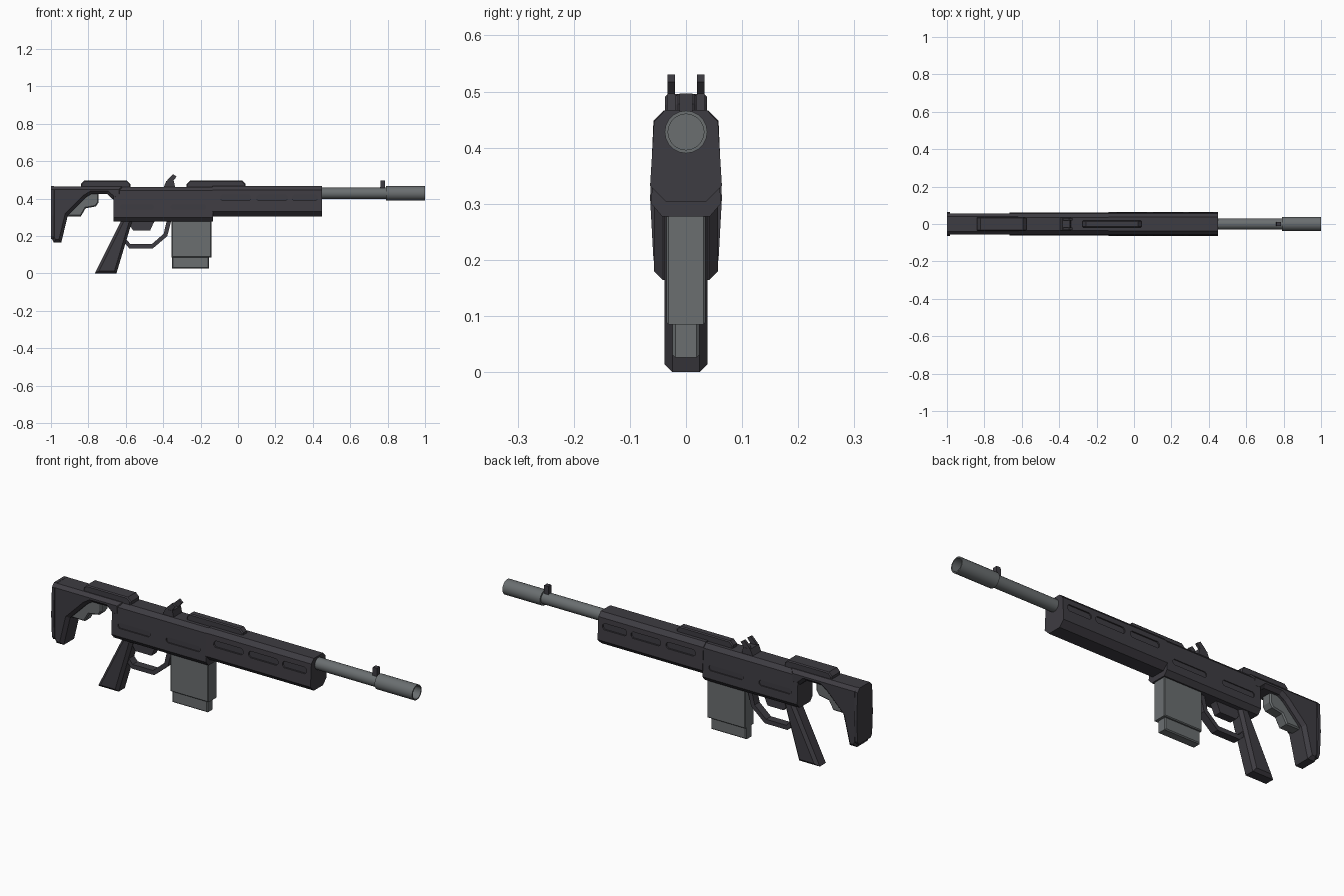
import bpy, bmesh, math
from mathutils import Vector

if "Cube" in bpy.data.objects:
    bpy.data.objects.remove(bpy.data.objects["Cube"])


def material(name, rgb):
    m = bpy.data.materials.new(name)
    m.diffuse_color = (*rgb, 1)
    m.use_nodes = True
    m.node_tree.nodes["Principled BSDF"].inputs["Base Color"].default_value = m.diffuse_color
    return m


DARK = material("dark charcoal", (0.048, 0.045, 0.054))
GRAY = material("steel gray", (0.145, 0.158, 0.163))


def finish(bm, name, mat):
    bmesh.ops.recalc_face_normals(bm, faces=bm.faces)
    mesh = bpy.data.meshes.new(name)
    bm.to_mesh(mesh)
    bm.free()
    mesh.materials.append(mat)
    ob = bpy.data.objects.new(name, mesh)
    bpy.context.collection.objects.link(ob)
    return ob


def plate(name, pts, y0, y1, mat, chamfer=0.0):
    """Side profile in (x, z), extruded from y0 to y1, side rims chamfered."""
    bm = bmesh.new()
    a = [bm.verts.new((x, y0, z)) for x, z in pts]
    b = [bm.verts.new((x, y1, z)) for x, z in pts]
    caps = [bm.faces.new(a), bm.faces.new(b[::-1])]
    n = len(pts)
    for i in range(n):
        j = (i + 1) % n
        bm.faces.new((a[j], a[i], b[i], b[j]))
    bmesh.ops.recalc_face_normals(bm, faces=bm.faces)
    if chamfer:
        rim = list({e for f in caps for e in f.edges})
        bmesh.ops.bevel(bm, geom=rim, offset=chamfer, offset_type='OFFSET',
                        segments=1, profile=0.5, affect='EDGES', clamp_overlap=False)
    return finish(bm, name, mat)


def bar(name, half, x0, x1, mat, inset=0.0):
    """Mirrored (y, z) cross-section extruded along x."""
    ring = [(y, z) for y, z in half] + [(-y, z) for y, z in reversed(half)]
    bm = bmesh.new()
    a = [bm.verts.new((x0, y, z)) for y, z in ring]
    b = [bm.verts.new((x1, y, z)) for y, z in ring]
    bm.faces.new(a)
    bm.faces.new(b[::-1])
    n = len(ring)
    for i in range(n):
        j = (i + 1) % n
        bm.faces.new((a[j], a[i], b[i], b[j]))
    return finish(bm, name, mat)


def lathe(name, pts, zc, mat, sides=20):
    """Revolve (x, radius) points about the barrel axis, ends closed."""
    bm = bmesh.new()
    rings = []
    for x, r in pts:
        rings.append([bm.verts.new((x, r * math.cos(t), zc + r * math.sin(t)))
                      for t in (2 * math.pi * k / sides for k in range(sides))])
    for p, q in zip(rings, rings[1:]):
        for k in range(sides):
            m = (k + 1) % sides
            bm.faces.new((p[k], p[m], q[m], q[k]))
    bm.faces.new(rings[0])
    bm.faces.new(rings[-1])
    ob = finish(bm, name, mat)
    for f in ob.data.polygons:
        f.use_smooth = len(f.vertices) == 4
    ob.data.set_sharp_from_angle(angle=math.radians(35))
    return ob


def box(x0, x1, z0, z1):
    return [(x0, z0), (x1, z0), (x1, z1), (x0, z1)]


def cut_slots(ob, slots, zc, h, floor):
    """Cut shallow pointed slots in both sides of a part."""
    for x0, x1 in slots:
        for s in (-1, 1):
            c = h * 0.6
            pts = [(x0 + c, zc - h), (x1 - c, zc - h), (x1, zc - h * .4), (x1, zc + h * .4),
                   (x1 - c, zc + h), (x0 + c, zc + h), (x0, zc + h * .4), (x0, zc - h * .4)]
            cutter = plate("slot_cutter", pts, s * floor, s * 0.15, DARK)
            cutter.hide_render = True
            mod = ob.modifiers.new("slot", 'BOOLEAN')
            mod.operation = 'DIFFERENCE'
            mod.solver = 'EXACT'
            mod.object = cutter
            bpy.context.view_layer.update()
            dg = bpy.context.evaluated_depsgraph_get()
            new = bpy.data.meshes.new_from_object(ob.evaluated_get(dg))
            ob.modifiers.clear()
            ob.data = new
            bpy.data.objects.remove(cutter)


# Handguard and receiver with side slots
handguard = bar("handguard", [(.037, .467), (.057, .446), (.064, .332), (.036, .304)],
                -.137, .45, DARK)
cut_slots(handguard, [(-.094, .07), (.10, .265), (.29, .425)], .405, .016, .052)
receiver = bar("receiver", [(.036, .463), (.055, .443), (.062, .30), (.042, .277)],
               -.665, -.135, DARK)
cut_slots(receiver, [(-.63, -.45), (-.36, -.17)], .355, .014, .054)

# Shoulder stock, butt pad and gray support under it
plate("stock", [(-.998, .465), (-.62, .465), (-.62, .39), (-.668, .395), (-.70, .424),
                (-.785, .424), (-.815, .405), (-.91, .31), (-.945, .164), (-.985, .164),
                (-.998, .19)], -.057, .057, DARK, .016)
bar("butt_pad", [(.04, .466), (.058, .448), (.064, .31), (.058, .20), (.048, .183)],
    -1.0, -.985, DARK)
plate("stock_support", [(-.93, .305), (-.84, .305), (-.815, .348), (-.76, .358),
                        (-.745, .38), (-.745, .43), (-.83, .44), (-.93, .36)],
      -.028, .028, GRAY, .006)

# Top rails
for name, x0, x1, w in (("rear_rail", -.84, -.575, .037), ("front_rail", -.275, .04, .019)):
    plate(name, [(x0, .455), (x1, .455), (x1, .478), (x1 - .018, .496),
                 (x0 + .018, .496), (x0, .478)], -w, w, DARK, .005)

# Barrel, hollow muzzle and front sight
lathe("barrel", [(.42, .030), (.80, .030)], .428, GRAY)
lathe("muzzle", [(.79, .030), (.79, .038), (1.0, .038), (1.0, .032), (.92, .032)],
      .428, GRAY)
plate("front_sight", [(.76, .45), (.785, .45), (.785, .497), (.762, .497)],
      -.012, .012, DARK)

# Rear sight: base block and two prongs
plate("rear_sight_base", [(-.40, .455), (-.335, .455), (-.343, .494), (-.383, .494)],
      -.034, .034, DARK)
for side, s in (("left", 1), ("right", -1)):
    plate("rear_sight_prong_" + side, [(-.385, .48), (-.342, .48), (-.345, .497), (-.328, .517),
                                       (-.347, .53), (-.375, .503)], s * .02, s * .033, DARK)

# Pistol grip
plate("grip", [(-.615, .30), (-.56, .30), (-.65, 0), (-.765, 0)], -.038, .038, DARK, .014)

# Trigger and guard
plate("trigger_housing", [(-.60, .29), (-.44, .29), (-.455, .262), (-.47, .228), (-.56, .228)],
      -.02, .02, DARK)
guard = [(-.62, .19), (-.578, .145), (-.458, .145), (-.388, .205), (-.368, .285)]
offs = []
for i, p in enumerate(guard):
    q0, q1 = Vector(guard[max(i - 1, 0)]), Vector(guard[min(i + 1, len(guard) - 1)])
    d = (q1 - q0).normalized()
    offs.append(Vector((-d.y, d.x)) * .0115)
plate("trigger_guard", [tuple(Vector(p) - o) for p, o in zip(guard, offs)] +
      [tuple(Vector(p) + o) for p, o in reversed(list(zip(guard, offs)))],
      -.02, .02, DARK)

# Magazine
plate("magazine", [(-.355, .295), (-.355, .085), (-.142, .085), (-.142, .295)],
      -.035, .035, GRAY, .004)
plate("magazine_foot", box(-.353, -.155, .026, .10), -.024, .024, GRAY, .005)
